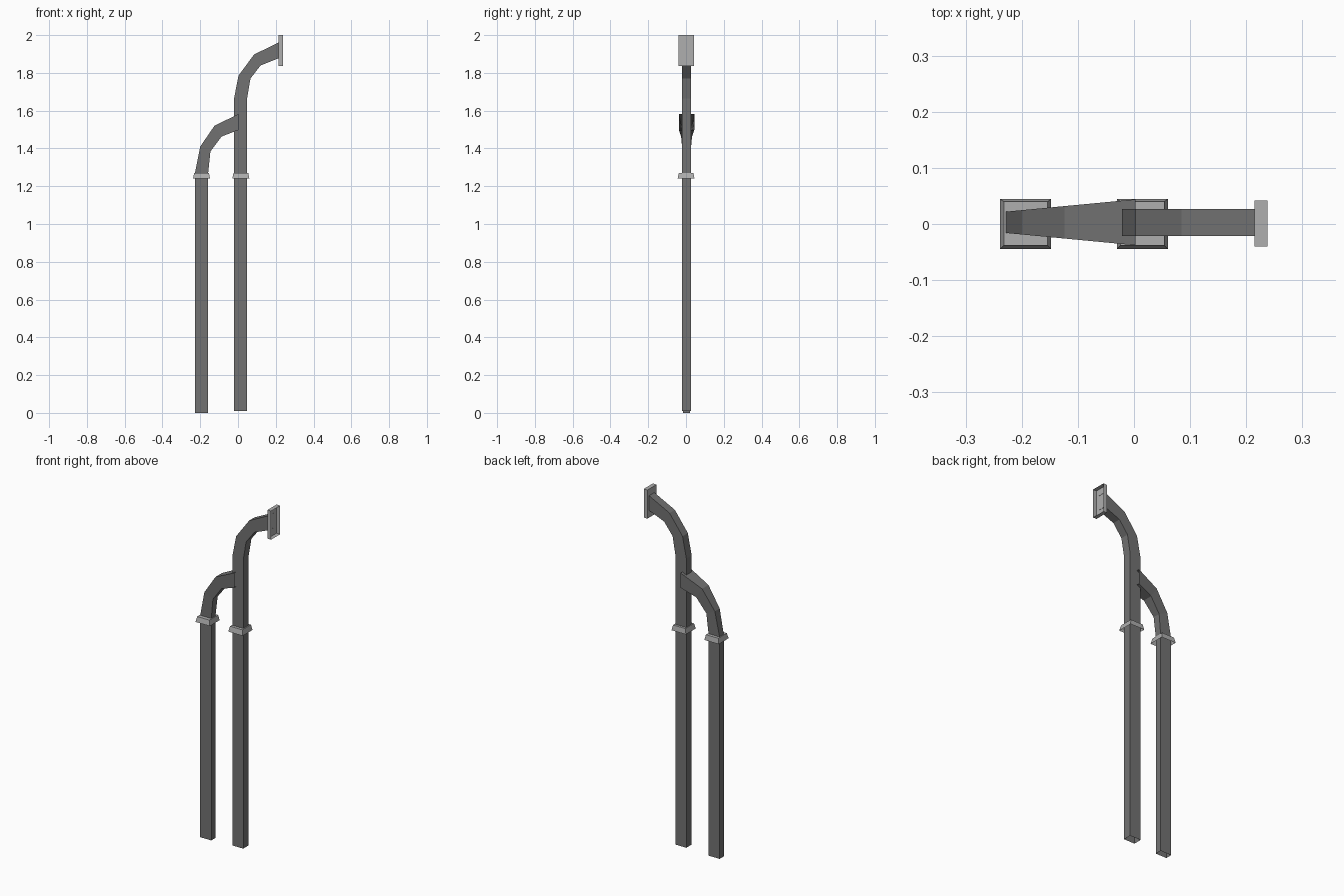
import bpy
import bmesh

default = bpy.data.objects.get("Cube")
if default:
    bpy.data.objects.remove(default, do_unlink=True)


def make_material(name, value):
    mat = bpy.data.materials.new(name)
    mat.use_nodes = True
    colour = (value, value, value, 1)
    mat.diffuse_color = colour
    mat.node_tree.nodes["Principled BSDF"].inputs["Base Color"].default_value = colour
    return mat


dark = make_material("dark grey metal", 0.17)
light = make_material("light grey metal", 0.43)


def loft(name, rings, mat, close_start=False):
    """Bridge a chain of four-cornered rings, leaving the far end open."""
    bm = bmesh.new()
    loops = [[bm.verts.new(p) for p in ring] for ring in rings]
    for a, b in zip(loops, loops[1:]):
        for i in range(4):
            j = (i + 1) % 4
            bm.faces.new((a[i], a[j], b[j], b[i]))
    if close_start:
        bm.faces.new(loops[0])
    bmesh.ops.recalc_face_normals(bm, faces=bm.faces)
    mesh = bpy.data.meshes.new(name)
    bm.to_mesh(mesh)
    bm.free()
    mesh.materials.append(mat)
    obj = bpy.data.objects.new(name, mesh)
    bpy.context.collection.objects.link(obj)
    return obj


def duct(name, stations, centre, half_width):
    """Rectangular duct from pairs of outer and inner bend points in x, z."""
    rings = []
    for (ox, oz), (ix, iz) in stations:
        h = half_width(ox)
        rings.append([(ox, centre - h, oz), (ix, centre - h, iz),
                      (ix, centre + h, iz), (ox, centre + h, oz)])
    return loft(name, rings, dark)


def rect(x, y, z, hx, hy):
    return [(x - hx, y - hy, z), (x + hx, y - hy, z),
            (x + hx, y + hy, z), (x - hx, y + hy, z)]


# Main duct, open at the bottom, bending towards the wall plate
duct("main_duct", [
    ((-0.021, 0.01), (0.048, 0.01)),
    ((-0.021, 1.665), (0.048, 1.665)),
    ((0.003, 1.786), (0.066, 1.77)),
    ((0.085, 1.897), (0.119, 1.839)),
    ((0.216, 1.962), (0.216, 1.878)),
], 0.003, lambda x: 0.024)

# Branch duct, widening until it wraps the main duct
duct("branch_duct", [
    ((-0.228, 0), (-0.158, 0)),
    ((-0.228, 1.27), (-0.158, 1.27)),
    ((-0.2, 1.41), (-0.146, 1.384)),
    ((-0.124, 1.521), (-0.087, 1.463)),
    ((0.003, 1.582), (0.003, 1.498)),
], 0.003, lambda x: 0.019 + 0.095 * (x + 0.228))

# Tapered collars, open underneath
for name, x in (("branch_collar", -0.193), ("main_collar", 0.015)):
    loft(name, [rect(x, 0.001, 1.27, 0.039, 0.039),
                rect(x, 0, 1.24, 0.0455, 0.0445)], light, close_start=True)

# Shallow wall plate, open on its outer side
loft("wall_plate", [[(x, -0.04, 1.836), (x, 0.042, 1.836),
                     (x, 0.042, 2), (x, -0.04, 2)]
                    for x in (0.215, 0.238)], light, close_start=True)
